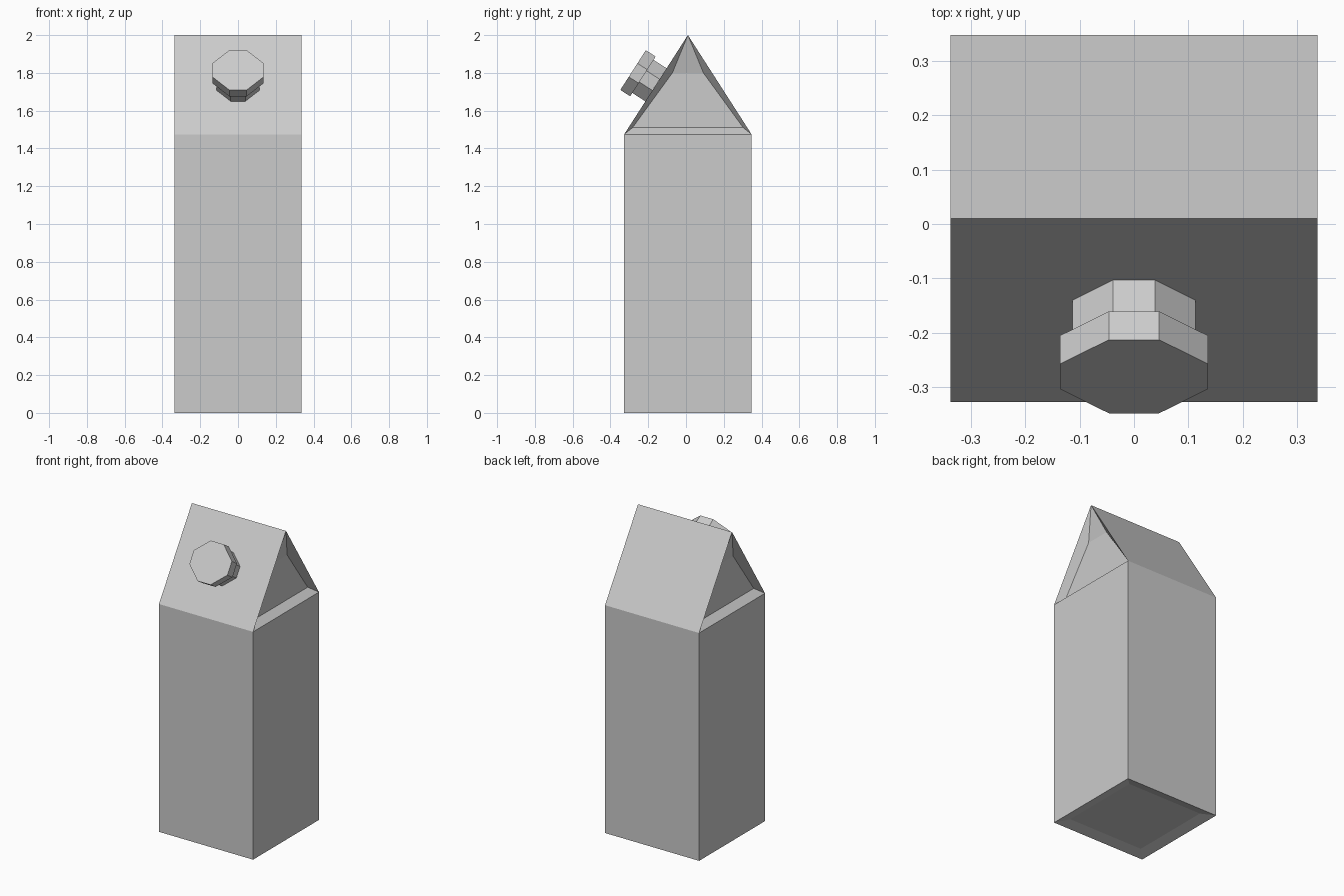
import bpy, bmesh
from mathutils import Matrix, Vector

if "Cube" in bpy.data.objects:
    bpy.data.objects.remove(bpy.data.objects["Cube"])

W, EAVE, TOP = 0.337, 1.475, 2.0   # half width, eave height, ridge height
CY = 0.01                          # centre of the carton in y
DEPTH = 0.05                       # how far the gable ends are folded in


def finish(name, bm):
    bmesh.ops.recalc_face_normals(bm, faces=bm.faces)
    mesh = bpy.data.meshes.new(name)
    bm.to_mesh(mesh)
    bm.free()
    obj = bpy.data.objects.new(name, mesh)
    bpy.context.collection.objects.link(obj)
    return obj


# Carton: walls, roof panels and folded gable ends
bm = bmesh.new()


def end(s):
    """Gable end on side s: wall, sloping lip, side folds, recessed panel, top fold."""
    xi = W - DEPTH
    pts = {"b": (W, W, 0), "e": (W, W, EAVE), "l": (xi, 0.293, 1.51), "h": (xi, 0.082, 1.80)}
    v = {}
    for key, (x, y, z) in pts.items():
        for t in (-1, 1):
            v[key, t] = bm.verts.new((s * x, CY + t * y, z))
    apex = v["apex"] = bm.verts.new((s * W, CY, TOP))
    for a, b in ("be", "el", "lh"):
        bm.faces.new((v[a, -1], v[a, 1], v[b, 1], v[b, -1]))
    bm.faces.new((v["h", -1], v["h", 1], apex))
    for t in (-1, 1):
        bm.faces.new((v["e", t], v["l", t], v["h", t], apex))
    return v


L, R = end(-1), end(1)
for t in (-1, 1):
    bm.faces.new((L["b", t], R["b", t], R["e", t], L["e", t]))
    bm.faces.new((L["e", t], R["e", t], R["apex"], L["apex"]))
base = bm.faces.new((L["b", -1], R["b", -1], R["b", 1], L["b", 1]))
bmesh.ops.recalc_face_normals(bm, faces=bm.faces)
# Shallow recess under the base
bmesh.ops.inset_region(bm, faces=[base], thickness=0.095, depth=0)
for vert in base.verts:
    vert.co.z = 0.018
finish("carton", bm)

# Frame on the front roof panel: x along carton, y up the slope, z outwards
up = Vector((0, W, TOP - EAVE)).normalized()
out = Vector((1, 0, 0)).cross(up)
frame = Matrix((Vector((1, 0, 0)), up, out)).transposed().to_4x4()
frame.translation = (0, -0.159, 1.737)


def octagon_disc(name, rx, ry, z0, z1):
    bm = bmesh.new()
    k = 0.34
    ring = [(k, 1), (1, k), (1, -k), (k, -1), (-k, -1), (-1, -k), (-1, k), (-k, 1)]
    bottom = bm.faces.new([bm.verts.new((x * rx, y * ry, z0)) for x, y in ring])
    ext = bmesh.ops.extrude_face_region(bm, geom=[bottom], use_keep_orig=True)
    bmesh.ops.translate(bm, vec=(0, 0, z1 - z0),
                        verts=[g for g in ext["geom"] if isinstance(g, bmesh.types.BMVert)])
    bmesh.ops.transform(bm, matrix=frame, verts=bm.verts)
    return finish(name, bm)


# Pouring spout and screw cap
octagon_disc("spout_neck", 0.113, 0.104, 0.0, 0.083)
octagon_disc("screw_cap", 0.136, 0.125, 0.082, 0.144)
